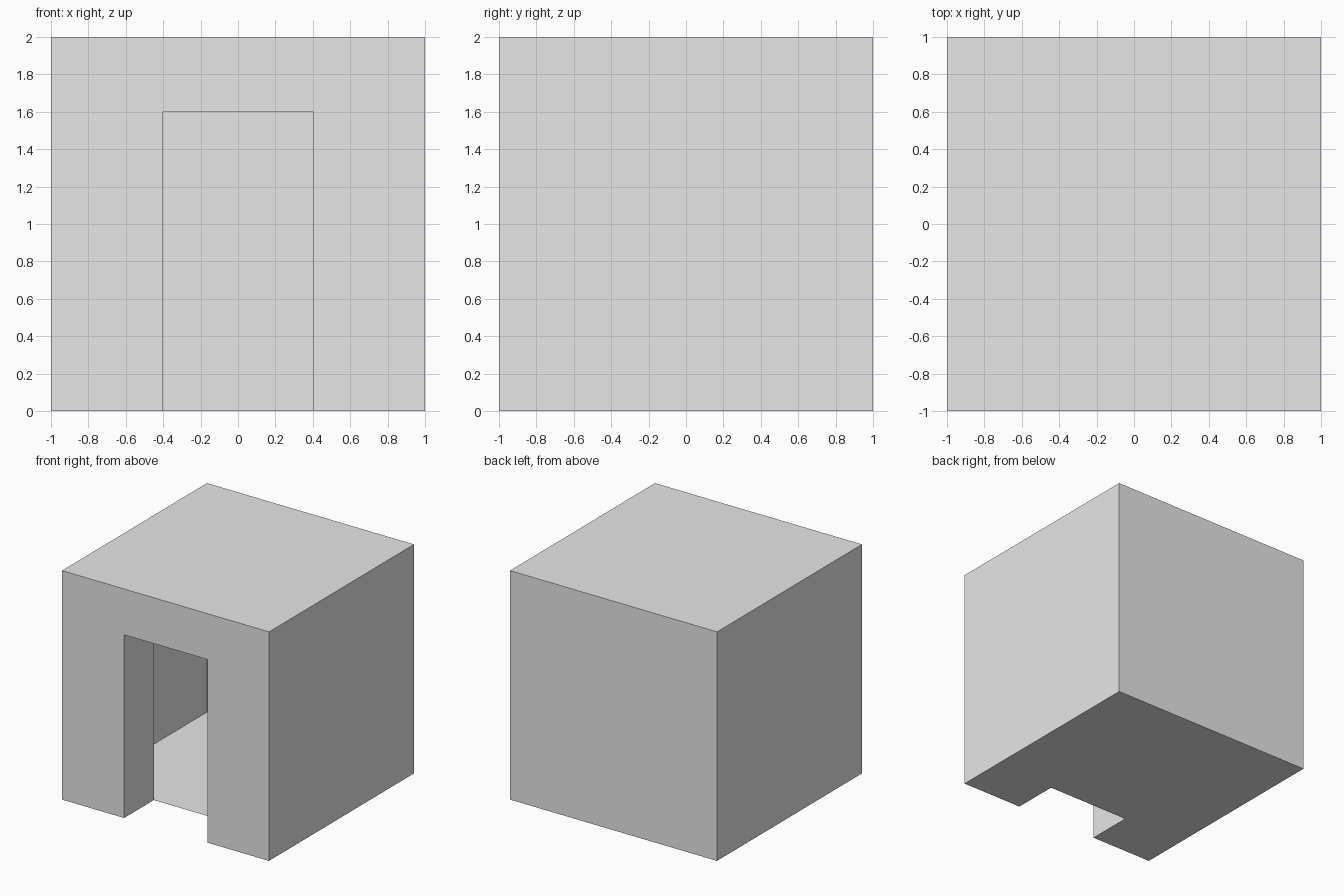
import bpy, bmesh

if "Cube" in bpy.data.objects:
    bpy.data.objects.remove(bpy.data.objects["Cube"])

L, R, TOP = -0.40, 0.405, 1.6      # doorway sides and height
DEPTH = 0.41                       # depth of the door reveal
IN = -1 + DEPTH

grey = bpy.data.materials.new("light grey")
grey.diffuse_color = (0.8, 0.8, 0.8, 1)
grey.use_nodes = True
grey.node_tree.nodes["Principled BSDF"].inputs["Base Color"].default_value = grey.diffuse_color

bm = bmesh.new()


def face(*pts):
    bm.faces.new([bm.verts.new(p) for p in pts])


def wall(axis, at):
    """Side wall of the thin shell at x = at or y = at, facing outwards."""
    pts = [(-1, 0), (1, 0), (1, 2), (-1, 2)]
    if axis == "y":
        pts = pts[::-1]
        face(*[(a, at, z) for a, z in pts])
    else:
        if at < 0:
            pts = pts[::-1]
        face(*[(at, a, z) for a, z in pts])


# Thin outer shell: sides, back and roof
wall("x", 1)
wall("x", -1)
wall("y", 1)
face((-1, -1, 2), (1, -1, 2), (1, 1, 2), (-1, 1, 2))

# Front with the doorway, floor with the matching notch
face(*[(x, -1, z) for x, z in [(-1, 0), (L, 0), (L, TOP), (R, TOP),
                               (R, 0), (1, 0), (1, 2), (-1, 2)]])
face(*[(x, y, 0) for x, y in [(-1, 1), (1, 1), (1, -1), (R, -1),
                              (R, IN), (L, IN), (L, -1), (-1, -1)]])

# Door reveal: jambs and lintel, open at the back
outline = [(L, 0), (L, TOP), (R, TOP), (R, 0)]
for (x0, z0), (x1, z1) in zip(outline, outline[1:]):
    face((x0, -1, z0), (x0, IN, z0), (x1, IN, z1), (x1, -1, z1))

bmesh.ops.remove_doubles(bm, verts=bm.verts, dist=1e-4)
mesh = bpy.data.meshes.new("room_shell")
bm.to_mesh(mesh)
bm.free()
mesh.materials.append(grey)
bpy.context.collection.objects.link(bpy.data.objects.new("room_shell", mesh))
